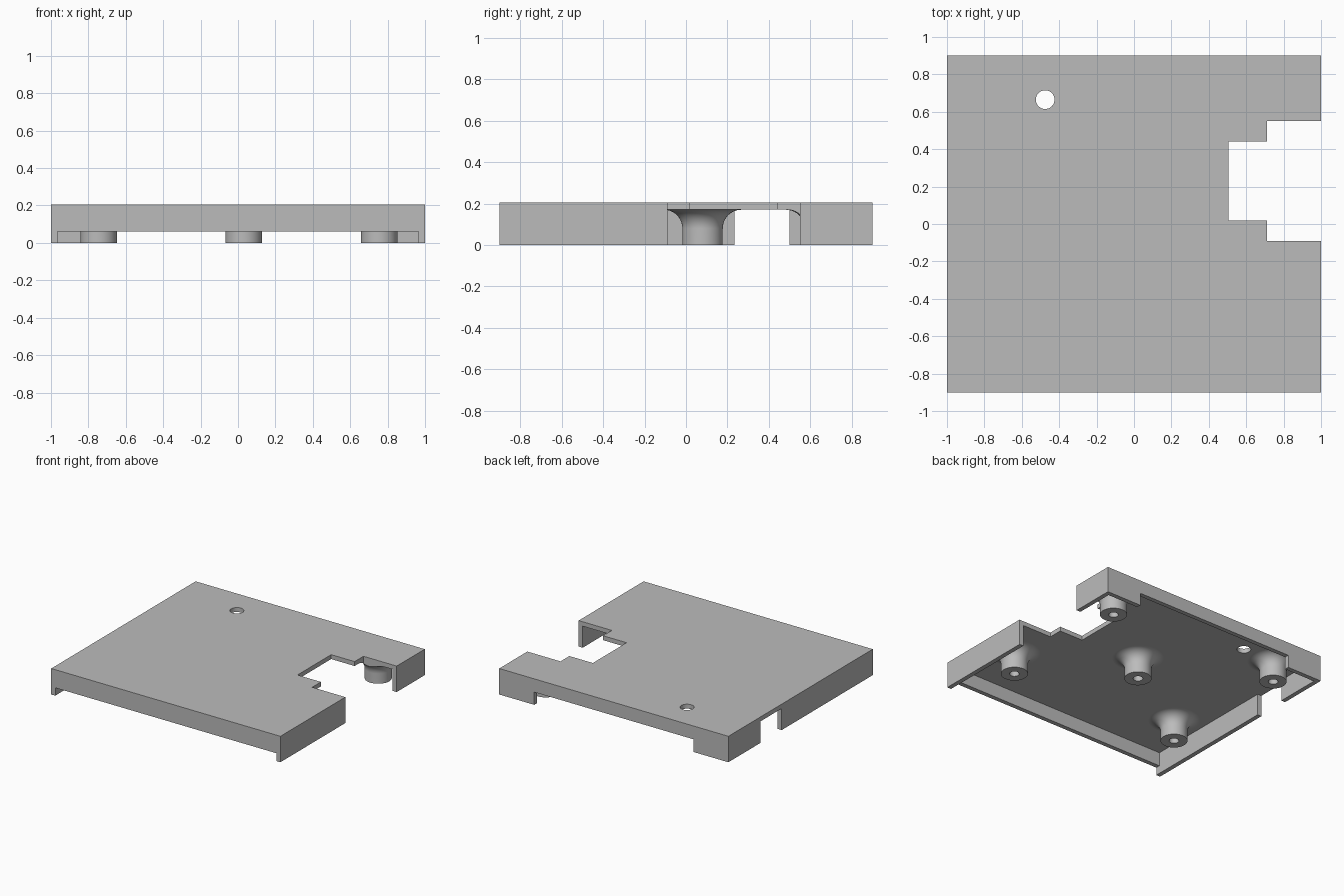
import bpy, bmesh, math
from mathutils import Vector

if "Cube" in bpy.data.objects:
    bpy.data.objects.remove(bpy.data.objects["Cube"], do_unlink=True)

HX, HY, H = 1.0, 0.9, 0.205      # outer half sizes and height
WALL, CEIL = 0.035, 0.17         # wall thickness, underside of the top plate

grey = bpy.data.materials.new("plain grey")
grey.use_nodes = True
colour = (0.5, 0.5, 0.5, 1)
grey.diffuse_color = colour
grey.node_tree.nodes["Principled BSDF"].inputs["Base Color"].default_value = colour


def finish(bm, name):
    bmesh.ops.recalc_face_normals(bm, faces=bm.faces)
    mesh = bpy.data.meshes.new(name)
    bm.to_mesh(mesh)
    bm.free()
    obj = bpy.data.objects.new(name, mesh)
    bpy.context.collection.objects.link(obj)
    mesh.materials.append(grey)
    return obj


def box(name, x, y, z, fillet=0):
    bm = bmesh.new()
    bmesh.ops.create_cube(bm, size=1)
    for v in bm.verts:
        v.co = Vector([r[0] if c < 0 else r[1] for c, r in zip(v.co, (x, y, z))])
    if fillet:
        top = [e for e in bm.edges if all(v.co.z == z[1] for v in e.verts)]
        bmesh.ops.bevel(bm, geom=top, offset=fillet, segments=8, profile=0.5,
                        affect='EDGES')
    return finish(bm, name)


def lathe(name, profile, x, y, steps=48):
    bm = bmesh.new()
    verts = [bm.verts.new((r, 0, z)) for r, z in profile]
    edges = [bm.edges.new(pair) for pair in zip(verts, verts[1:])]
    bmesh.ops.spin(bm, geom=verts + edges, cent=(0, 0, 0), axis=(0, 0, 1),
                   angle=math.tau, steps=steps)
    bmesh.ops.remove_doubles(bm, verts=bm.verts, dist=1e-5)
    bmesh.ops.translate(bm, verts=bm.verts, vec=(x, y, 0))
    return finish(bm, name)


def combine(target, other, operation):
    mod = target.modifiers.new(operation.lower(), 'BOOLEAN')
    mod.operation, mod.solver, mod.object = operation, 'EXACT', other
    bpy.context.view_layer.objects.active = target
    bpy.ops.object.modifier_apply(modifier=mod.name)
    bpy.data.objects.remove(other, do_unlink=True)


# Hollow shell with rounded top edges
cover = box("cover", (-HX, HX), (-HY, HY), (0, H), fillet=0.05)
ix, iy = HX - WALL, HY - WALL
combine(cover, box("cavity", (-ix, ix), (-iy, iy), (-0.1, CEIL)), 'DIFFERENCE')

# Openings in the front, back and side walls
for name, x, y, top in (
        ("front_opening", (-ix, ix), (-1, -iy + 0.01), 0.062),
        ("back_opening", (-0.695, 0.695), (iy - 0.01, 1), 0.1),
        ("side_opening", (-1.1, -ix + 0.01), (0.235, 0.5), CEIL)):
    combine(cover, box(name, x, y, (-0.1, top)), 'DIFFERENCE')

# Screw bosses flaring into the top plate, with blind holes
R, FLARE, BORE = 0.0975, 0.09, 0.035
arc = [(R + FLARE * (1 - math.cos(a)), CEIL - FLARE + FLARE * math.sin(a))
       for a in (math.pi / 2 * i / 10 for i in range(11))]
profile = ([(0, 0.14), (BORE, 0.14), (BORE, 0), (R, 0)] + arc
           + [(R + FLARE, CEIL + 0.012), (0, CEIL + 0.012)])
for x, y in ((0.755, 0.67), (0.755, -0.44), (0.03, 0.08),
             (-0.745, 0.67), (-0.745, -0.44)):
    combine(cover, lathe("boss", profile, x, y), 'UNION')

# Stepped notch in the right side
for name, x, y in (("notch_wide", 0.71, (-0.09, 0.55)),
                   ("notch_deep", 0.505, (0.02, 0.44))):
    combine(cover, box(name, (x, 1.1), y, (-0.1, 0.3)), 'DIFFERENCE')

# Round hole through the top plate
drill = [(0, 0.1), (0.05, 0.1), (0.05, 0.3), (0, 0.3)]
combine(cover, lathe("hole", drill, -0.475, 0.665), 'DIFFERENCE')

# Smooth fillets and flares, keep hard edges crisp
bpy.ops.object.select_all(action='DESELECT')
cover.select_set(True)
bpy.context.view_layer.objects.active = cover
bpy.ops.object.shade_smooth_by_angle(angle=math.radians(30))
weighted = cover.modifiers.new("weighted normals", 'WEIGHTED_NORMAL')
weighted.keep_sharp = True
